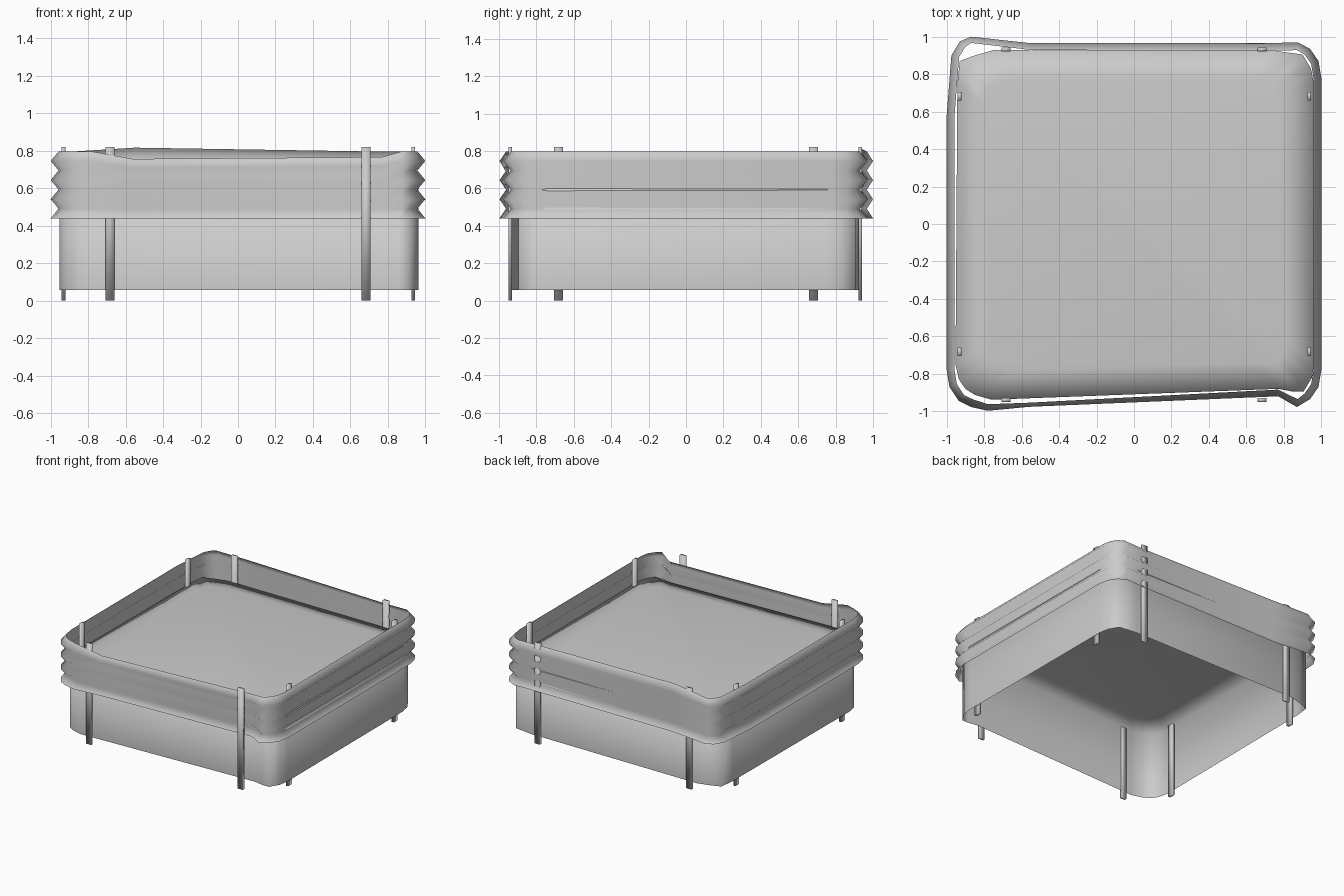
import bpy
import bmesh
from mathutils import Vector

cube = bpy.data.objects.get("Cube")
if cube:
    bpy.data.objects.remove(cube, do_unlink=True)

GREY = (0.6, 0.6, 0.6, 1.0)
grey = bpy.data.materials.new("light_grey")
grey.use_nodes = True
grey.diffuse_color = GREY
grey.node_tree.nodes["Principled BSDF"].inputs["Base Color"].default_value = GREY


def finish(name, bm):
    """Turn a bmesh into a smooth grey object."""
    bmesh.ops.recalc_face_normals(bm, faces=bm.faces)
    for f in bm.faces:
        f.smooth = True
    mesh = bpy.data.meshes.new(name)
    bm.to_mesh(mesh)
    bm.free()
    mesh.materials.append(grey)
    ob = bpy.data.objects.new(name, mesh)
    bpy.context.collection.objects.link(ob)
    return ob


def loft(bm, loops):
    """Bridge a stack of closed loops with quads; return the vertex rings."""
    rings = [[bm.verts.new(p) for p in loop] for loop in loops]
    n = len(rings[0])
    for a, b in zip(rings, rings[1:]):
        for i in range(n):
            j = (i + 1) % n
            bm.faces.new((a[i], a[j], b[j], b[i]))
    return rings


def inset(path, depths):
    """Move each point of a counter-clockwise outline inwards."""
    out = []
    for i, (p, d) in enumerate(zip(path, depths)):
        t = (path[(i + 1) % len(path)] - path[i - 1]).normalized()
        out.append(p + Vector((-t.y, t.x)) * d)
    return out


# Covered tub: straight skirt, open underneath, with a gently domed deck
tub_path = [Vector(p) for p in (
    (0.963, -0.74), (0.96, 0.75), (0.945, 0.83), (0.90, 0.905), (0.75, 0.925),
    (-0.75, 0.928), (-0.85, 0.90), (-0.93, 0.87), (-0.943, 0.75),
    (-0.953, -0.75), (-0.935, -0.83), (-0.90, -0.88), (-0.85, -0.912),
    (-0.76, -0.938), (0.77, -0.88), (0.85, -0.895), (0.905, -0.895), (0.95, -0.82))]
bm = bmesh.new()
stack = [[(p.x * s, p.y * s, z) for p in tub_path]
         for s, z in ((1, 0.057), (1, 0.60), (0.84, 0.625))]
rings = loft(bm, stack)
bm.faces.new(rings[-1])
finish("tub", bm)

# Pleated collar: x, y, sag or lift of the top edge, and pleat depth
D = 0.042
collar_path = (
    (1.0, -0.78, 0, D), (1.0, 0.78, 0, D), (0.985, 0.87, 0, D),
    (0.94, 0.935, 0, D), (0.875, 0.97, 0, D), (0.70, 0.965, 0, D),
    (-0.55, 0.965, 0.02, 0.036), (-0.87, 1.0, 0, 0.033), (-0.93, 0.975, 0, D),
    (-0.975, 0.90, 0, D), (-1.0, 0.58, 0, D), (-1.0, -0.78, 0, D),
    (-0.985, -0.87, 0, D), (-0.935, -0.945, 0, D), (-0.87, -0.977, 0, D),
    (-0.78, -0.997, 0, 0.035), (-0.56, -0.976, -0.04, 0.022),
    (0.77, -0.92, -0.03, 0.036), (0.87, -0.977, 0, D),
    (0.94, -0.935, 0, D), (0.985, -0.87, 0, D))
outer = [Vector(p[:2]) for p in collar_path]
inner = inset(outer, [p[3] for p in collar_path])
PLEATS, BOTTOM, TOP = 7, 0.44, 0.797
stack = []
for k in range(PLEATS + 1):
    t = k / PLEATS
    ring = inner if k % 2 else outer
    stack.append([(p.x, p.y, BOTTOM + (TOP - BOTTOM + c[2]) * t)
                  for p, c in zip(ring, collar_path)])
bm = bmesh.new()
loft(bm, stack)
finish("pleated_collar", bm)


# Flat upright posts, two along each side
def post(name, x, y, width, depth):
    bm = bmesh.new()
    bmesh.ops.create_cube(bm, size=1)
    for v in bm.verts:
        v.co = (v.co.x * width + x, v.co.y * depth + y, (v.co.z + 0.5) * 0.82)
    finish(name, bm)


for s, word in ((-1, "first"), (1, "second")):
    post("front_post_" + word, s * 0.684, -0.94, 0.048, 0.02)
    post("back_post_" + word, s * 0.684, 0.932, 0.048, 0.02)
    post("left_post_" + word, 0.936, s * 0.682, 0.02, 0.048)
    post("right_post_" + word, -0.931, s * 0.682, 0.02, 0.048)
